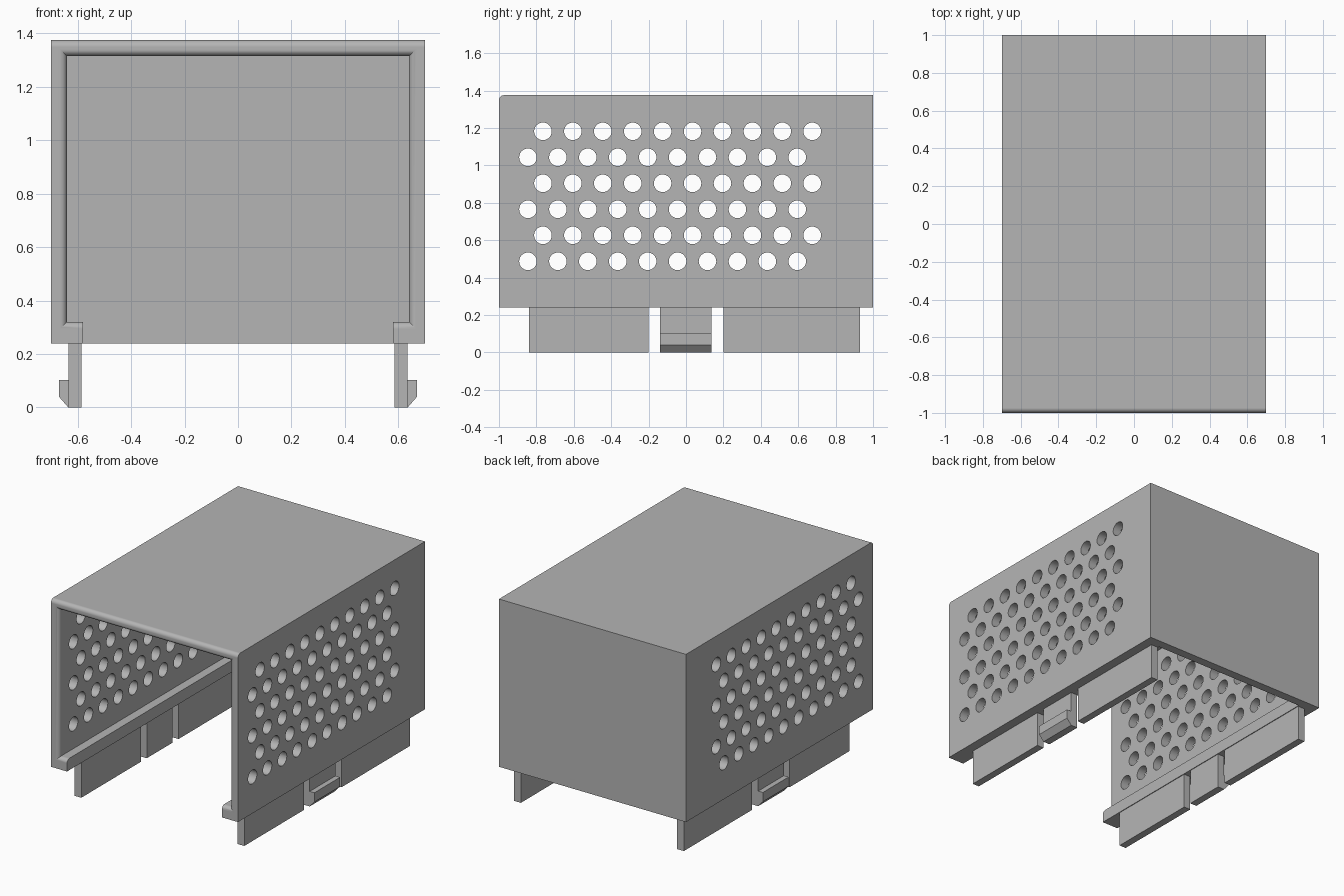
import bpy
import bmesh
from math import pi, radians
from mathutils import Matrix, Vector

cube = bpy.data.objects.get("Cube")
if cube:
    bpy.data.objects.remove(cube, do_unlink=True)

GREY = (0.46, 0.46, 0.46, 1)
mat = bpy.data.materials.new("plain grey")
mat.use_nodes = True
mat.diffuse_color = GREY
mat.node_tree.nodes["Principled BSDF"].inputs["Base Color"].default_value = GREY

HALF_W, WALL, LEDGE = 0.70, 0.06, 0.12      # outer half width, wall, ledge reach
BASE, TOP, LEDGE_TOP = 0.24, 1.375, 0.32


def make(name, bm):
    bmesh.ops.recalc_face_normals(bm, faces=bm.faces)
    mesh = bpy.data.meshes.new(name)
    bm.to_mesh(mesh)
    bm.free()
    mesh.materials.append(mat)
    ob = bpy.data.objects.new(name, mesh)
    bpy.context.collection.objects.link(ob)
    return ob


def extrude(profile, y0, y1):
    """Extrude an (x, z) outline along y."""
    bm = bmesh.new()
    face = bm.faces.new([bm.verts.new((x, y0, z)) for x, z in profile])
    out = bmesh.ops.extrude_face_region(bm, geom=[face])["geom"]
    moved = [v for v in out if isinstance(v, bmesh.types.BMVert)]
    bmesh.ops.translate(bm, verts=moved, vec=(0, y1 - y0, 0))
    return bm


def rect(x0, x1, z0, z1):
    return [(x0, z0), (x1, z0), (x1, z1), (x0, z1)]


def apply_boolean(ob, cutter, operation):
    cutter.hide_render = True
    mod = ob.modifiers.new("bool", "BOOLEAN")
    mod.object, mod.operation, mod.solver = cutter, operation, "EXACT"
    bpy.ops.object.select_all(action="DESELECT")
    bpy.context.view_layer.objects.active = ob
    ob.select_set(True)
    bpy.ops.object.modifier_apply(modifier=mod.name)
    bpy.data.objects.remove(cutter, do_unlink=True)


# Cover: channel with inward ledges, rounded around the front opening
inner, tip = HALF_W - WALL, HALF_W - LEDGE
right_half = [(inner, TOP - WALL), (inner, LEDGE_TOP), (tip, LEDGE_TOP),
              (tip, BASE), (HALF_W, BASE), (HALF_W, TOP)]
bm = extrude(right_half + [(-x, z) for x, z in reversed(right_half)], -1, 1)


def rounded(edge):
    a, b = (v.co for v in edge.verts)
    if max(a.y, b.y) > -0.99:
        return False
    mid = (a + b) / 2
    on_top = mid.z > TOP - 0.01
    in_opening = abs(mid.x) < HALF_W - 0.01 and mid.z > LEDGE_TOP - 0.01
    return on_top or in_opening


bmesh.ops.bevel(bm, geom=[e for e in bm.edges if rounded(e)], offset=0.026,
                offset_type="OFFSET", segments=6, profile=0.5, affect="EDGES")
cover = make("cover", bm)

# Closed rear wall
rear = make("rear_wall", extrude(rect(-HALF_W, HALF_W, BASE, TOP), 1 - WALL, 1))
apply_boolean(cover, rear, "UNION")

# Staggered ventilation holes through both sides
bm = bmesh.new()
for row in range(6):
    for col in range(10):
        y = (-0.845 if row % 2 == 0 else -0.765) + 0.16 * col
        place = Matrix.Translation(Vector((0, y, 0.487 + 0.139 * row)))
        bmesh.ops.create_cone(bm, cap_ends=True, segments=28, radius1=0.047,
                              radius2=0.047, depth=2,
                              matrix=place @ Matrix.Rotation(pi / 2, 4, "Y"))
apply_boolean(cover, make("hole_cutter", bm), "DIFFERENCE")
bpy.ops.object.shade_smooth_by_angle(angle=radians(30))
cover.modifiers.new("even shading", "WEIGHTED_NORMAL").keep_sharp = True

# Guide tabs and hooked clips below each ledge
TAB = rect(0.585, 0.635, 0, BASE)
CLIP = [(0.585, 0), (0.635, 0), (0.67, 0.04), (0.67, 0.102),
        (0.635, 0.102), (0.635, BASE), (0.585, BASE)]
for side, sign in (("left", 1), ("right", -1)):
    for part, outline, y0, y1 in (("front_tab", TAB, -0.84, -0.20),
                                  ("clip", CLIP, -0.14, 0.135),
                                  ("rear_tab", TAB, 0.20, 0.93)):
        make(f"{side}_{part}", extrude([(sign * x, z) for x, z in outline], y0, y1))
